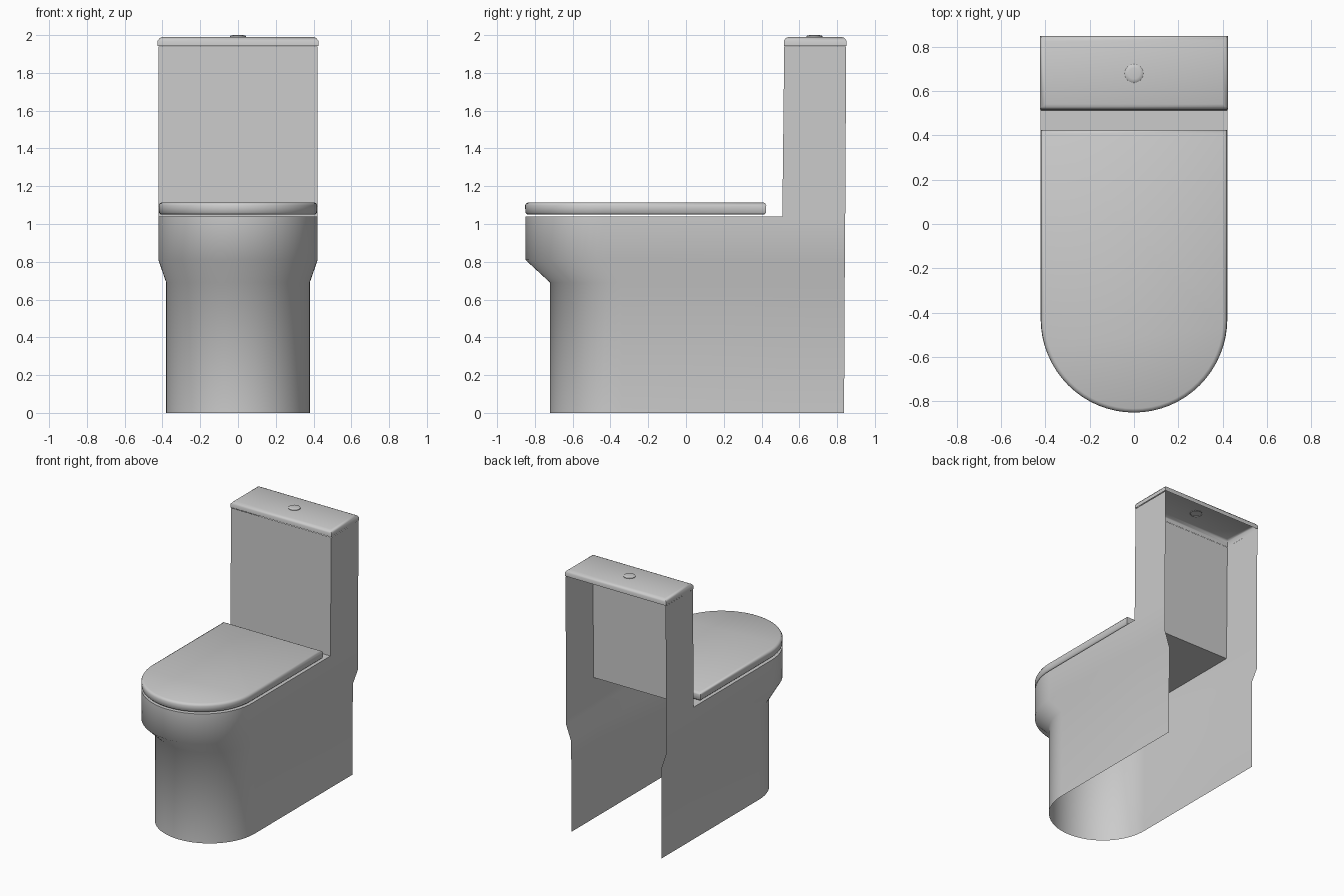
import bpy, bmesh
from math import sin, cos, pi

if "Cube" in bpy.data.objects:
    bpy.data.objects.remove(bpy.data.objects["Cube"])

SEG = 32


def finish(name, bm, angle=50, recalc=True):
    if recalc:
        bmesh.ops.recalc_face_normals(bm, faces=bm.faces[:])
    mesh = bpy.data.meshes.new(name)
    bm.to_mesh(mesh)
    bm.free()
    ob = bpy.data.objects.new(name, mesh)
    bpy.context.collection.objects.link(ob)
    bpy.ops.object.select_all(action='DESELECT')
    bpy.context.view_layer.objects.active = ob
    ob.select_set(True)
    bpy.ops.object.shade_smooth_by_angle(angle=angle * pi / 180)
    return ob


def u_outline(w, front, backs):
    """Straight sides with a round front; backs are y values, rear first."""
    cy = front + w
    pts = [(w, y) for y in backs]
    pts += [(w * cos(pi * i / SEG), cy - w * sin(pi * i / SEG)) for i in range(SEG + 1)]
    return pts + [(-w, y) for y in reversed(backs)]


def rect_outline(x, y0, y1):
    return [(x, y1), (x, y0), (-x, y0), (-x, y1)]


def loft(bm, levels, closed):
    """Skin a stack of (z, outline) levels and return the vertex rings."""
    rings = [[bm.verts.new((x, y, z)) for x, y in pts] for z, pts in levels]
    for a, b in zip(rings, rings[1:]):
        n = len(a)
        for i in range(n if closed else n - 1):
            j = (i + 1) % n
            bm.faces.new((a[j], a[i], b[i], b[j]))
    return rings


# body: open-backed, open-bottomed shell with deck and tank walls
bm = bmesh.new()
rings = loft(bm, [
    (0.00, u_outline(0.38, -0.72, [0.837, 0.51])),
    (0.69, u_outline(0.38, -0.72, [0.84, 0.51])),
    (0.81, u_outline(0.422, -0.85, [0.842, 0.51])),
    (1.04, u_outline(0.422, -0.85, [0.843, 0.51])),
], closed=False)
rim = rings[-1]
bm.faces.new(rim[1:-1])
tank = [bm.verts.new((x, y, 1.94)) for x, y in rect_outline(0.422, 0.52, 0.848)]
base = [rim[0], rim[1], rim[-2], rim[-1]]
for i in range(3):
    bm.faces.new((base[i + 1], base[i], tank[i], tank[i + 1]))
finish("toilet_body", bm)

# seat cover: D-shaped slab with softened edges
bm = bmesh.new()
levels = []
for z, d in [(1.05, 0.012), (1.06, 0.002), (1.098, 0.0), (1.109, 0.006), (1.115, 0.018)]:
    levels.append((z, u_outline(0.42 - d, -0.852 + d, [0.425 - d])))
rings = loft(bm, levels, closed=True)
bm.faces.new(rings[0])
bm.faces.new(rings[-1])
finish("seat_cover", bm)

# tank lid: hollow cap with chamfered top
bm = bmesh.new()
levels = []
for z, d in [(1.943, 0.0), (1.97, 0.0), (1.984, 0.01), (1.99, 0.024)]:
    levels.append((z, rect_outline(0.425 - d, 0.518 + d, 0.85 - d)))
rings = loft(bm, levels, closed=True)
bm.faces.new(rings[-1])
finish("tank_lid", bm)

# flush button: low round disc
bm = bmesh.new()
levels = []
for z, r in [(1.985, 0.042), (1.994, 0.042), (1.998, 0.037), (2.0, 0.025)]:
    levels.append((z, [(r * cos(2 * pi * i / 24), 0.68 + r * sin(2 * pi * i / 24)) for i in range(24)]))
rings = loft(bm, levels, closed=True)
bm.faces.new(rings[-1])
finish("flush_button", bm)
